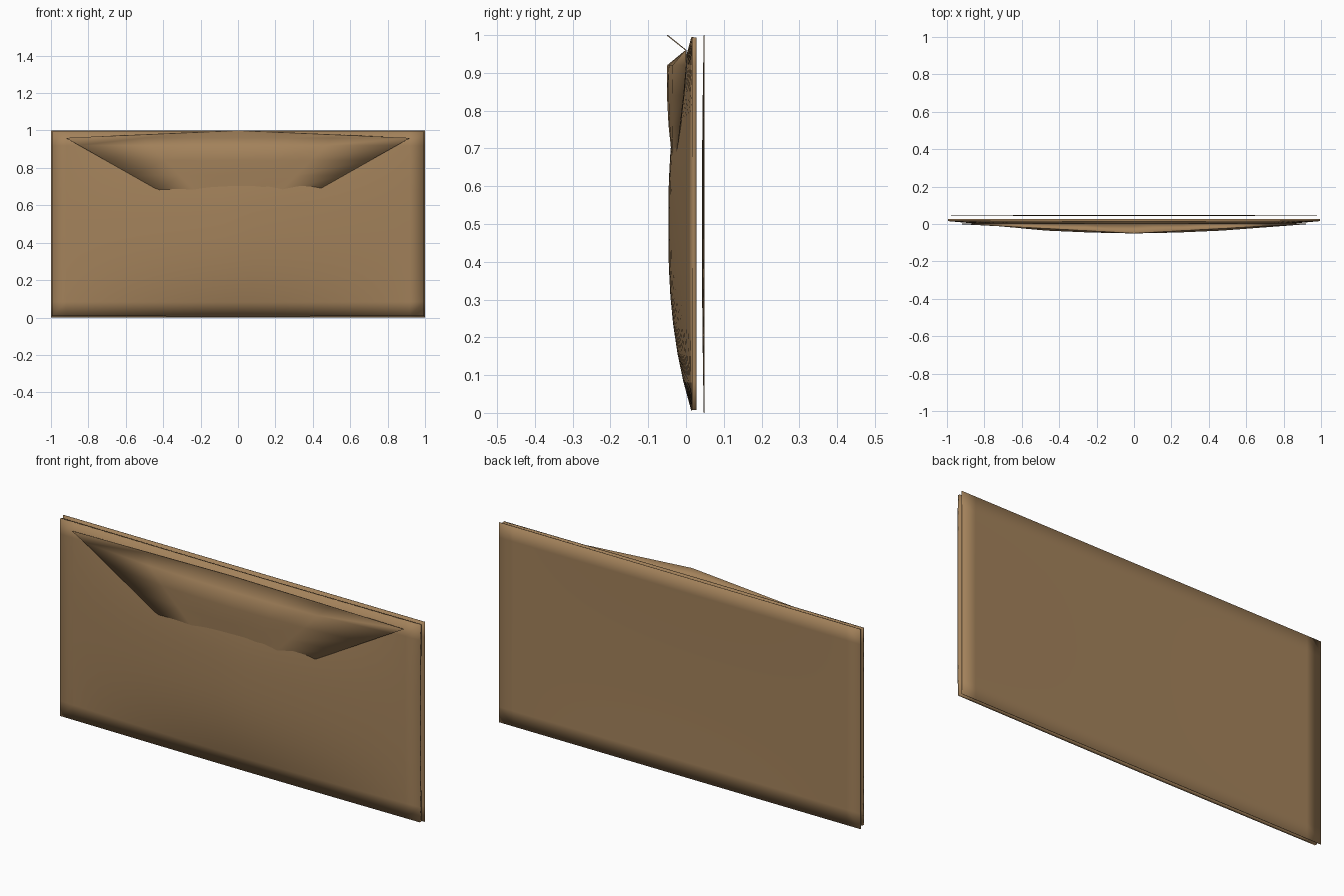
import bpy

cube = bpy.data.objects.get("Cube")
if cube:
    bpy.data.objects.remove(cube, do_unlink=True)

paper = bpy.data.materials.new("kraft_paper_brown")
paper.use_nodes = True
colour = (0.37, 0.225, 0.105, 1)
paper.diffuse_color = colour
paper.node_tree.nodes["Principled BSDF"].inputs["Base Color"].default_value = colour


def sheet(name, rows, thickness):
    """Smooth thickened sheet through rows of points."""
    n = len(rows[0])
    verts = [p for row in rows for p in row]
    faces = [(r * n + c, r * n + c + 1, (r + 1) * n + c + 1, (r + 1) * n + c)
             for r in range(len(rows) - 1) for c in range(n - 1)]
    mesh = bpy.data.meshes.new(name)
    mesh.from_pydata(verts, [], faces)
    mesh.materials.append(paper)
    obj = bpy.data.objects.new(name, mesh)
    bpy.context.collection.objects.link(obj)
    weld = obj.modifiers.new("weld", "WELD")
    weld.merge_threshold = 0.0005
    solid = obj.modifiers.new("thickness", "SOLIDIFY")
    solid.thickness = thickness
    solid.offset = 0
    # Whole sheet stays smooth so the thin rims look softly rolled
    mesh.shade_smooth()
    return obj


def pillow(x, z):
    """Depth of the bulging front panel."""
    across = 1 - min(1, abs(x)) ** 1.5
    up = 1 - min(1, abs(2 * z - 1)) ** 2.5
    return 0.022 - 0.063 * across * up


def back_depth(x, z):
    return 0.048 - 0.005 * (1 - x * x) * (1 - (2 * z - 1) ** 2)


def spaced(low, high, count):
    return [low + (high - low) * i / count for i in range(count + 1)]


xs = spaced(-0.995, 0.995, 26)
zs = spaced(0.008, 0.994, 13)
sheet("front_panel", [[(x, pillow(x, z), z) for x in xs] for z in zs], 0.012)

xs = spaced(-1, 1, 26)
zs = spaced(0, 1, 13)
sheet("back_panel", [[(x, back_depth(x, z), z) for x in xs] for z in zs], 0.002)

# Folded flap: upper peak, hinge line, then the tapering tongue
HINGE, TIP, HALF = 0.96, 0.44, 0.92
steps = [-1, -0.55, -0.28, 0, 0.28, 0.55, 1]


def tongue_point(s, z):
    x = s * HALF * (z - TIP) / (HINGE - TIP)
    lift = 0.048 * (1 - 0.75 * s * s) * (z - 0.68 + 0.08 * s * s) / 0.24
    return (x, pillow(x, z) - max(lift, -0.006), z)


tongue = [[tongue_point(s, z) for s in steps] for z in (TIP, 0.5, 0.56, 0.62, 0.68, 0.76, 0.84, 0.92)]
hinge = [(s * HALF, 0, HINGE) for s in steps]
peak = [(s * HALF, -0.05 * (1 - abs(s)), HINGE + 0.04 * (1 - abs(s))) for s in steps]
sheet("flap", tongue + [hinge, peak], 0.003)
